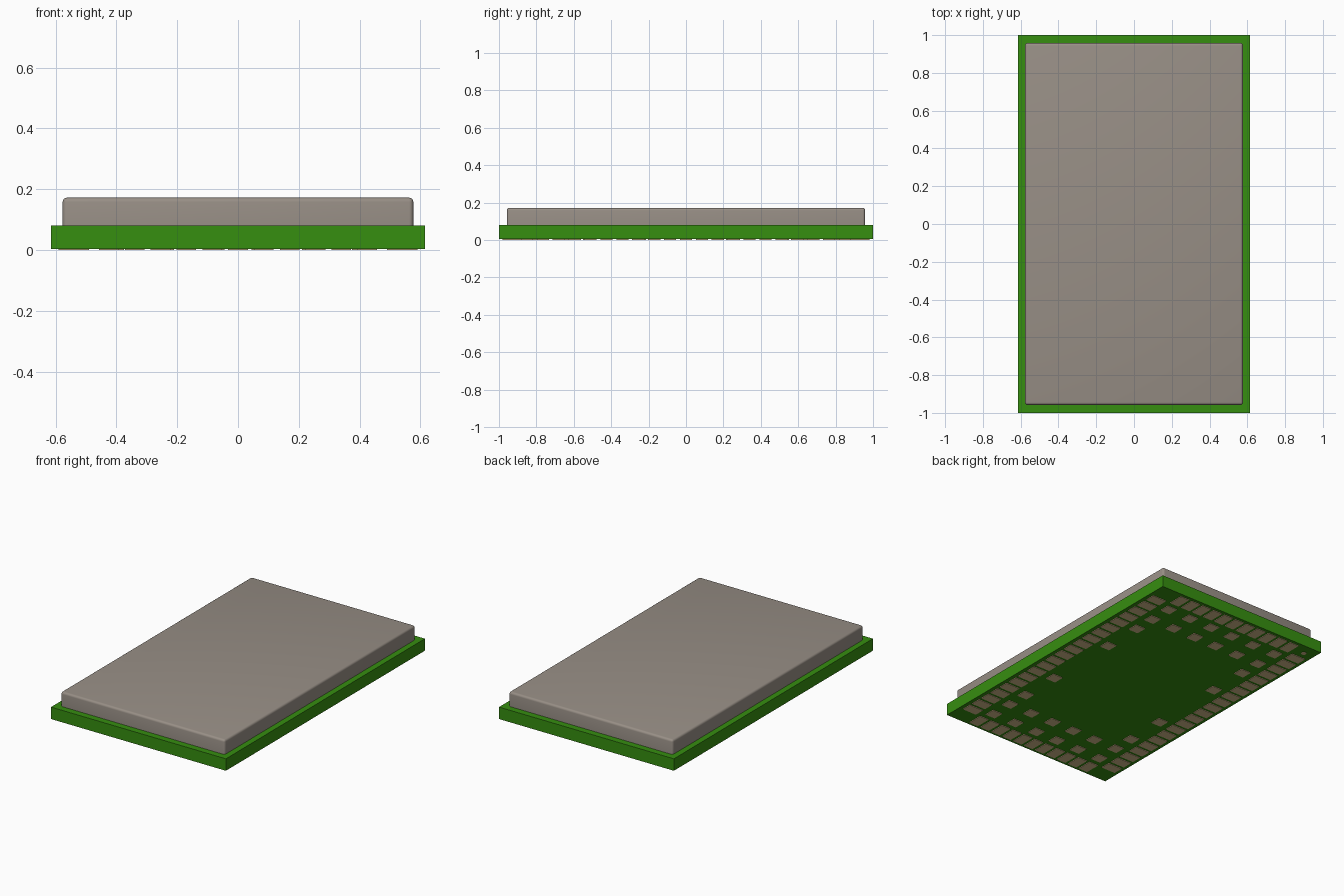
import bpy, bmesh, math
from mathutils import Matrix, Vector

if "Cube" in bpy.data.objects:
    bpy.data.objects.remove(bpy.data.objects["Cube"])


def material(name, rgb):
    lin = [(c / 255 / 12.92) if c < 11 else ((c / 255 + 0.055) / 1.055) ** 2.4 for c in rgb]
    m = bpy.data.materials.new(name)
    m.use_nodes = True
    m.diffuse_color = (*lin, 1)
    m.node_tree.nodes["Principled BSDF"].inputs["Base Color"].default_value = (*lin, 1)
    return m


green = material("board green", (54, 142, 16))
grey = material("shield grey", (152, 143, 134))
gold = material("pad gold", (212, 186, 140))

PAD = 0.004            # pad thickness
BOARD_TOP = 0.08
TOP = 0.172


def add_box(bm, x, y, z0, z1, w, d):
    mat = Matrix.Translation((x, y, (z0 + z1) / 2)) @ Matrix.Diagonal((w, d, z1 - z0, 1))
    return bmesh.ops.create_cube(bm, size=1, matrix=mat)


def finish(bm, name, mat):
    me = bpy.data.meshes.new(name)
    bm.to_mesh(me)
    bm.free()
    me.materials.append(mat)
    ob = bpy.data.objects.new(name, me)
    bpy.context.collection.objects.link(ob)
    return ob


def pads(name, spots, w, d):
    bm = bmesh.new()
    for x, y in spots:
        add_box(bm, x, y, 0, PAD + 0.001, w, d)
    return finish(bm, name, gold)


# Circuit board
bm = bmesh.new()
add_box(bm, 0, 0, PAD, BOARD_TOP, 1.23, 2.0)
finish(bm, "circuit_board", green)

# Shield can with rounded edges
bm = bmesh.new()
add_box(bm, 0, 0, BOARD_TOP, TOP, 1.154, 1.916)
edges = [e for e in bm.edges if max(v.co.z for v in e.verts) > TOP - 0.001]
bmesh.ops.bevel(bm, geom=edges, offset=0.014, segments=4, profile=0.5, affect='EDGES')
can = finish(bm, "shield_can", grey)
bpy.context.view_layer.objects.active = can
can.select_set(True)
bpy.ops.object.shade_smooth_by_angle(angle=math.radians(35))

# Contact pads along the four edges
PITCH = 0.085
pads("long_edge_pads", [(s * 0.54, i * PITCH) for s in (-1, 1) for i in range(-10, 11)], 0.10, 0.065)
pads("short_edge_pads", [(i * PITCH, s * 0.93) for s in (-1, 1) for i in range(-5, 6)], 0.065, 0.10)

# Inner square pads: two rows at each end, and two more by each long side
inner = [(x * s, y * t) for s in (-1, 1) for t in (-1, 1)
         for y in (0.81, 0.66) for x in (0.08, 0.245, 0.41)]
inner += [(0.41 * s, y * t) for s in (-1, 1) for t in (-1, 1) for y in (0.515, 0.25)]
pads("inner_pads", inner, 0.07, 0.07)

# Round orientation mark in one corner
bm = bmesh.new()
bmesh.ops.create_cone(bm, cap_ends=True, segments=20, radius1=0.016, radius2=0.016, depth=PAD,
                      matrix=Matrix.Translation((-0.54, 0.93, PAD / 2 + 0.001)))
finish(bm, "orientation_mark", gold)
